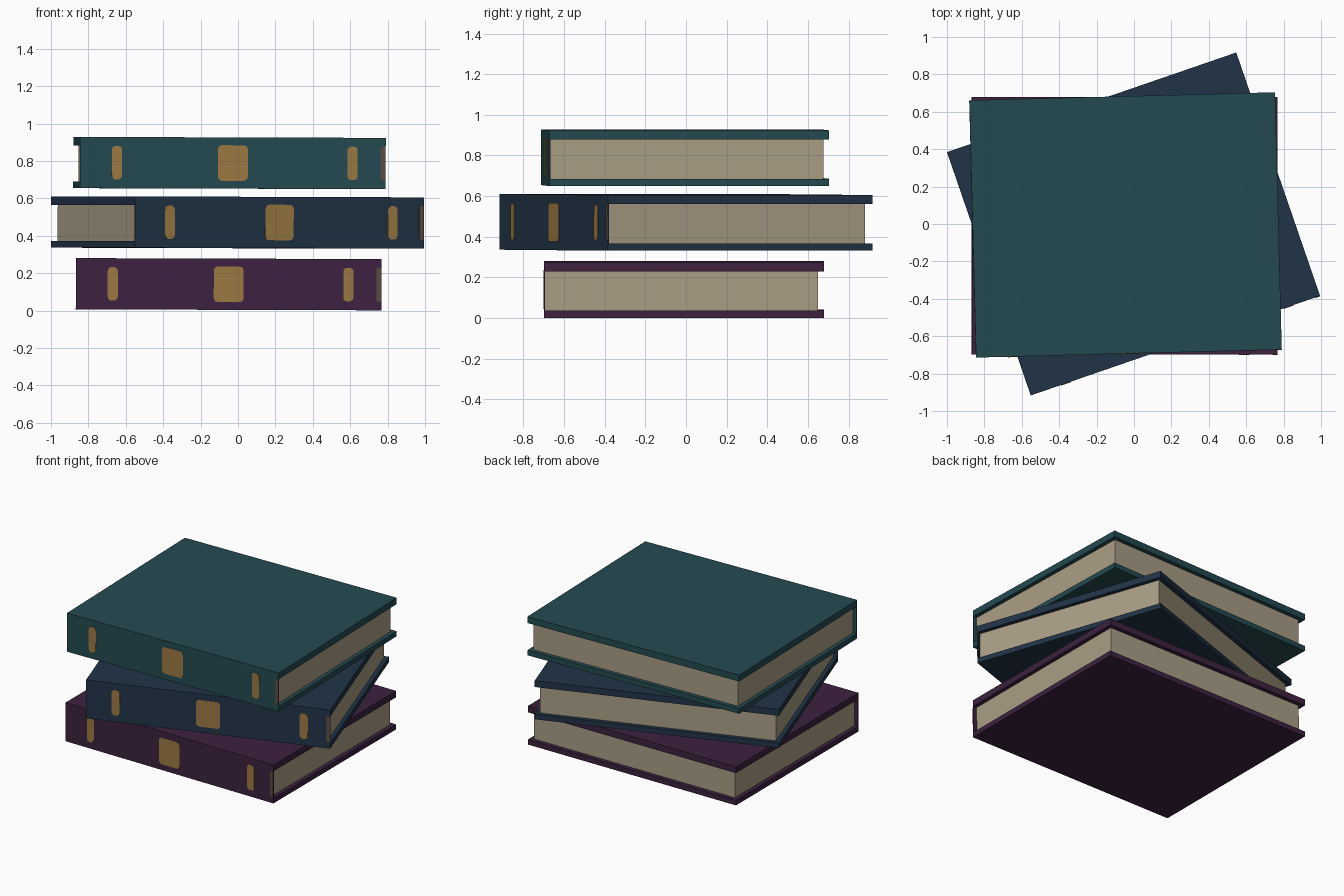
import bpy, bmesh, math
from mathutils import Matrix, Vector

if "Cube" in bpy.data.objects:
    bpy.data.objects.remove(bpy.data.objects["Cube"])


def material(name, rgb):
    m = bpy.data.materials.new(name)
    m.diffuse_color = (*rgb, 1)
    m.use_nodes = True
    m.node_tree.nodes["Principled BSDF"].inputs["Base Color"].default_value = m.diffuse_color
    return m


PAGE = material("page_cream", (0.40, 0.34, 0.235))
GOLD = material("dull_gold", (0.33, 0.19, 0.055))
WORN = material("worn_gold", (0.10, 0.072, 0.055))
TEAL = material("teal_cloth", (0.0177, 0.069, 0.082))
NAVY = material("navy_cloth", (0.0155, 0.034, 0.063))
PURPLE = material("purple_cloth", (0.047, 0.0155, 0.050))

W, D, H = 1.635, 1.376, 0.274     # book size
TOP, BOTTOM = 0.045, 0.036        # board thickness
SPINE, INSET = 0.005, 0.028       # spine thickness, page recess


def extrude(name, outline, direction, mat, place):
    """Prism from a flat outline, moved into place on its book."""
    bm = bmesh.new()
    face = bm.faces.new([bm.verts.new(p) for p in outline])
    new = bmesh.ops.extrude_face_region(bm, geom=[face])["geom"]
    verts = [g for g in new if isinstance(g, bmesh.types.BMVert)]
    bmesh.ops.translate(bm, verts=verts, vec=Vector(direction))
    bmesh.ops.recalc_face_normals(bm, faces=bm.faces)
    bm.transform(place)
    me = bpy.data.meshes.new(name)
    bm.to_mesh(me)
    bm.free()
    me.materials.append(mat)
    ob = bpy.data.objects.new(name, me)
    bpy.context.collection.objects.link(ob)
    return ob


def spine_plate(name, x, w, h, r, mat, place):
    """Thin rounded stamp on the spine."""
    pts = []
    for i, (sx, sz) in enumerate([(1, 1), (-1, 1), (-1, -1), (1, -1)]):
        for k in range(4):
            a = math.radians(90 * i + 30 * k)
            pts.append((x + sx * (w / 2 - r) + r * math.cos(a), -D / 2,
                        H / 2 + sz * (h / 2 - r) + r * math.sin(a)))
    extrude(name, pts, (0, -0.003, 0), mat, place)


def book(name, cloth, x, y, z, turn):
    place = (Matrix.Translation((x, y, z)) @ Matrix.Rotation(math.radians(turn), 4, 'Z')
             @ Matrix.Rotation(math.radians(0.18), 4, 'Y'))
    # wrap-around cover: C-shaped profile along the spine
    f, b, s = -D / 2, D / 2, -D / 2 + SPINE
    c = [(f, 0), (b, 0), (b, BOTTOM), (s, BOTTOM), (s, H - TOP), (b, H - TOP), (b, H), (f, H)]
    extrude(name + "_cover", [(-W / 2, py, pz) for py, pz in c], (W, 0, 0), cloth, place)
    # page block
    px, pb = W / 2 - INSET, b - INSET
    extrude(name + "_pages", [(-px, s, BOTTOM), (px, s, BOTTOM), (px, pb, BOTTOM), (-px, pb, BOTTOM)],
            (0, 0, H - TOP - BOTTOM), PAGE, place)
    # gilt stamps on the spine
    spine_plate(name + "_centre_stamp", 0.0, 0.16, 0.19, 0.022, GOLD, place)
    for side, sx in (("left", -0.62), ("right", 0.64)):
        spine_plate(name + "_" + side + "_band", sx, 0.055, 0.18, 0.022, GOLD, place)
    spine_plate(name + "_end_band", W / 2 - 0.014, 0.026, 0.18, 0.008, WORN, place)


book("bottom_book", PURPLE, -0.05, -0.01, 0.004, 0)
book("middle_book", NAVY, -0.003, 0.0, 0.334, 19)
book("top_book", TEAL, -0.046, -0.005, 0.652, 1.5)
